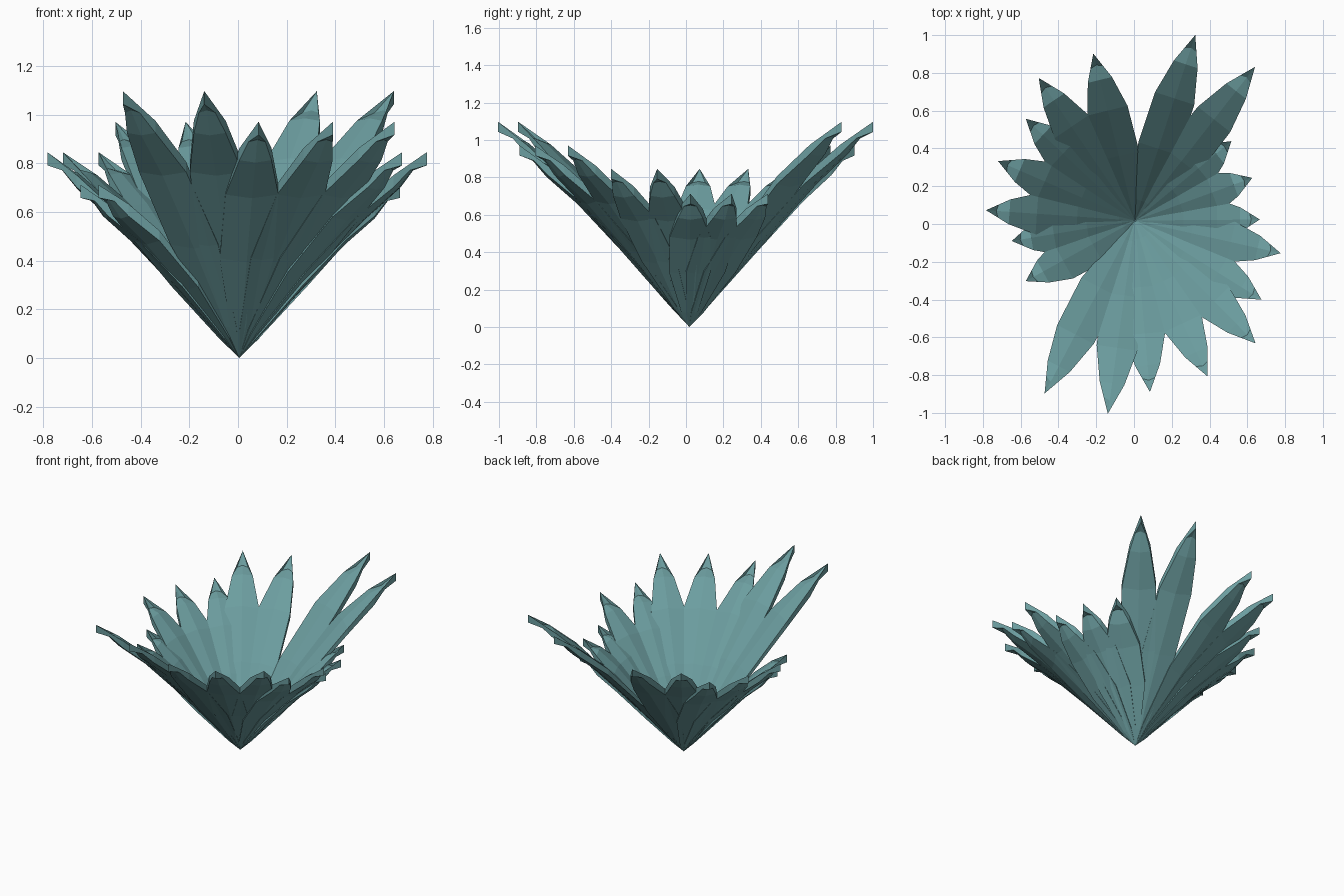
import bpy
from math import cos, sin, radians

if "Cube" in bpy.data.objects:
    bpy.data.objects.remove(bpy.data.objects["Cube"])

mat = bpy.data.materials.new("leaf_teal")
mat.diffuse_color = (0.15, 0.34, 0.35, 1)
mat.use_nodes = True
mat.node_tree.nodes["Principled BSDF"].inputs["Base Color"].default_value = mat.diffuse_color

# Common leaf profile: distance out, height, half width, half edge thickness, ridge
PROFILE = [(0.11, 0.135, 0.044, 0.006, 0.008), (0.40, 0.48, 0.111, 0.014, 0.016),
           (0.68, 0.785, 0.109, 0.021, 0.015), (0.87, 0.95, 0.066, 0.025, 0.010)]
TIP = (1.033, 1.07, 0.027)
CENTRE = (0.005, 0.018)


def leaf(index, angle, size):
    c, s = cos(radians(angle)), sin(radians(angle))

    def place(r, side, z):
        return (CENTRE[0] + r * c - side * s, CENTRE[1] + r * s + side * c, z)

    # Thin slab with a ridge: left, centre, right on the upper then lower layer
    verts = [place(0, 0, 0)]
    for r, z, w, t, d in PROFILE:
        r, z = r * size, z * size
        verts += [place(r, w, z + t), place(r, 0, z + t + d), place(r, -w, z + t),
                  place(r, -w, z - t), place(r, 0, z - t - d), place(r, w, z - t)]
    # Tip: the layers cross, giving a short upright fin
    r, z, t = TIP
    low, high = len(verts), len(verts) + 1
    verts += [place(r * size, 0, z * size - t), place(r * size, 0, z * size + t)]

    # Base fan, side quads and crossed tip
    faces = [(0, 1 + (k + 1) % 6, 1 + k) for k in range(6)]
    for i in range(len(PROFILE) - 1):
        a, b = 1 + 6 * i, 7 + 6 * i
        for k in range(6):
            n = (k + 1) % 6
            faces.append((a + k, a + n, b + n, b + k))
    faces[:6] = [tuple(reversed(f)) for f in faces[:6]]
    e = low - 6
    faces += [(e, e + 1, low), (e + 1, e + 2, low),
              (e + 3, e + 4, high), (e + 4, e + 5, high),
              (e + 2, e + 3, high), (e + 2, high, low),
              (e + 5, e, high), (e, low, high)]
    faces = [tuple(reversed(f)) for f in faces]

    mesh = bpy.data.meshes.new(f"leaf_{index:02d}")
    mesh.from_pydata(verts, [], faces)
    mesh.materials.append(mat)
    ob = bpy.data.objects.new(f"leaf_{index:02d}", mesh)
    bpy.context.collection.objects.link(ob)


# Leaf directions in degrees, grouped by length
GROUPS = {
    1.0: [72, 52, -98, -117.6],
    0.882: [-45.5, -65, -85, 124, 104],
    0.765: [-12.6, -32, 176, 156.5, 137],
    0.64: [39.5, 20, 0.5, -151, -170.6],
}
count = 0
for size, angles in GROUPS.items():
    for angle in angles:
        count += 1
        leaf(count, angle, size)
